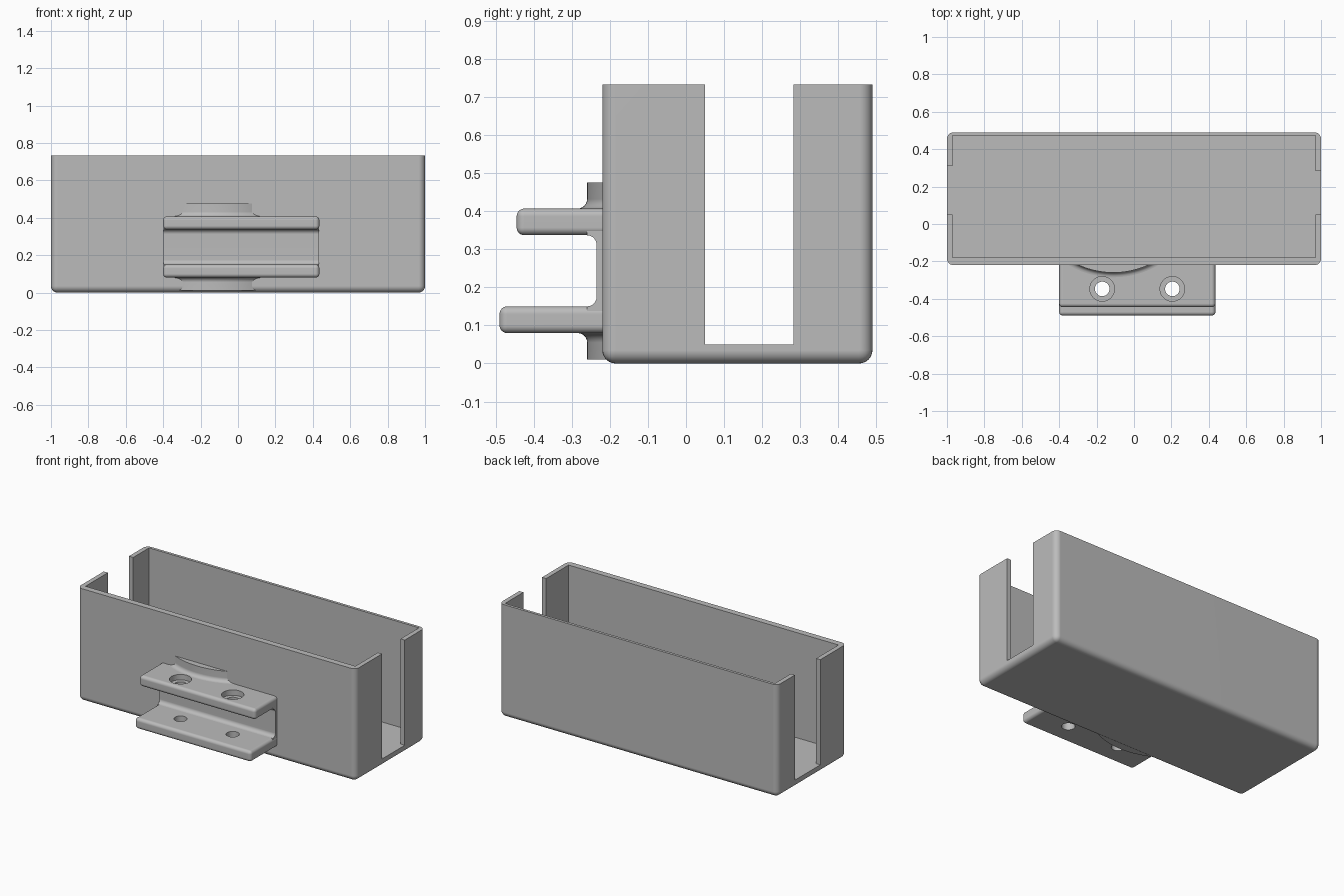
import bpy, bmesh, math
from mathutils import Vector

if "Cube" in bpy.data.objects:
    bpy.data.objects.remove(bpy.data.objects["Cube"], do_unlink=True)

grey = bpy.data.materials.new("plain_grey")
grey.use_nodes = True
colour = (0.5, 0.5, 0.5, 1)
grey.diffuse_color = colour
grey.node_tree.nodes["Principled BSDF"].inputs["Base Color"].default_value = colour


def make_object(name, bm):
    bmesh.ops.recalc_face_normals(bm, faces=bm.faces)
    mesh = bpy.data.meshes.new(name)
    bm.to_mesh(mesh)
    bm.free()
    mesh.materials.append(grey)
    obj = bpy.data.objects.new(name, mesh)
    bpy.context.scene.collection.objects.link(obj)
    return obj


def loft(name, rings):
    """Solid through a stack of matching closed outlines."""
    bm = bmesh.new()
    loops = [[bm.verts.new(p) for p in ring] for ring in rings]
    n = len(loops[0])
    for a, b in zip(loops, loops[1:]):
        for i in range(n):
            j = (i + 1) % n
            bm.faces.new((a[i], a[j], b[j], b[i]))
    bm.faces.new(loops[0])
    bm.faces.new(loops[-1])
    return make_object(name, bm)


def box(name, low, high, radius=0, keep_edge=lambda e: False):
    """Box with all edges rounded except those picked by keep_edge."""
    bm = bmesh.new()
    bmesh.ops.create_cube(bm, size=1)
    low, high = Vector(low), Vector(high)
    for v in bm.verts:
        v.co = (low + high) / 2 + v.co * (high - low)
    if radius:
        edges = [e for e in bm.edges if not keep_edge(e)]
        bmesh.ops.bevel(bm, geom=edges, offset=radius, segments=6,
                        profile=0.5, affect='EDGES')
    return make_object(name, bm)


def cylinder(name, x, y, z0, z1, r):
    ring = [(x + r * math.cos(t), y + r * math.sin(t))
            for t in (math.tau * i / 40 for i in range(40))]
    return loft(name, [[(*p, z) for p in ring] for z in (z0, z1)])


def cut(obj, cutters):
    """Subtract the cutters from obj, then remove them."""
    for c in cutters:
        c.hide_render = True
        mod = obj.modifiers.new("cut", 'BOOLEAN')
        mod.operation, mod.solver, mod.object = 'DIFFERENCE', 'EXACT', c
    graph = bpy.context.evaluated_depsgraph_get()
    mesh = bpy.data.meshes.new_from_object(obj.evaluated_get(graph))
    obj.modifiers.clear()
    obj.data = mesh
    for c in cutters:
        bpy.data.objects.remove(c, do_unlink=True)


def finish(obj):
    bpy.ops.object.select_all(action='DESELECT')
    obj.select_set(True)
    bpy.context.view_layer.objects.active = obj
    bpy.ops.object.shade_smooth_by_angle(angle=math.radians(32))
    mod = obj.modifiers.new("flat_face_normals", 'WEIGHTED_NORMAL')
    mod.keep_sharp = True


FRONT, BACK, TOP = -0.22, 0.49, 0.733

# Open tray with a tall slot in each end
tray = box("tray", (-1, FRONT, 0), (1, BACK, TOP), 0.035,
           lambda e: all(v.co.z > TOP - 0.01 for v in e.verts))
inside, y0, y1 = 0.97, -0.18, 0.472
outline = [(-inside, y0), (inside, y0), (inside, 0.05), (1.1, 0.05),
           (1.1, 0.283), (inside, 0.283), (inside, y1), (-inside, y1),
           (-inside, 0.31), (-1.1, 0.31), (-1.1, 0.05), (-inside, 0.05)]
cavity = loft("cavity_cutter", [[(*p, z) for p in outline] for z in (0.05, 1)])
cut(tray, [cavity])
parts = [tray]

# Bracket: two rounded flanges joined by a thin back plate
LEFT, RIGHT, ROOT = -0.40, 0.435, -0.185
HOLES_X, HOLE_Y = (-0.17, 0.205), -0.347
upper = box("upper_flange", (LEFT, -0.445, 0.337), (RIGHT, ROOT, 0.407), 0.02,
            lambda e: all(v.co.y > -0.2 for v in e.verts))
lower = box("lower_flange", (LEFT, -0.49, 0.08), (RIGHT, ROOT, 0.15), 0.02,
            lambda e: all(v.co.y > -0.2 for v in e.verts))
for flange in (upper, lower):
    cutters = [cylinder("hole_cutter", x, HOLE_Y, 0, 0.6, 0.039) for x in HOLES_X]
    if flange is upper:
        cutters += [cylinder("counterbore_cutter", x, HOLE_Y, 0.372, 0.6, 0.066)
                    for x in HOLES_X]
    cut(flange, cutters)
parts += [upper, lower]

# Back plate whose front curves outward into both flanges
PLATE, R, ARC = -0.235, 0.025, 6
steps = [math.pi / 2 * i / ARC for i in range(ARC + 1)]
low_curve = [(PLATE - R + R * math.sin(t), 0.15 + R - R * math.cos(t)) for t in steps]
high_curve = [(y, 0.487 - z) for y, z in reversed(low_curve)]
profile = ([(ROOT, 0.11), (PLATE - R, 0.11)] + low_curve + high_curve
           + [(PLATE - R, 0.37), (ROOT, 0.37)])
parts.append(loft("back_plate", [[(x, y, z) for y, z in profile]
                                 for x in (LEFT + 0.002, RIGHT - 0.002)]))

# Curved ribs above and below the bracket, flaring where they meet it
RIB_X, RIB_Y, RIB_R = -0.11, 0.19, 0.45


def rib_ring(r, z):
    half = math.acos((RIB_Y - ROOT) / r)
    angles = [half * (2 * i / 32 - 1) for i in range(33)]
    return [(RIB_X + r * math.sin(a), RIB_Y - r * math.cos(a), z) for a in angles]


def rib(name, base, tip):
    sign = 1 if tip > base else -1
    rings = [rib_ring(RIB_R + R, base - sign * 0.02)]
    rings += [rib_ring(RIB_R + R - R * math.sin(t), base + sign * R * (1 - math.cos(t)))
              for t in steps]
    rings.append(rib_ring(RIB_R, tip))
    return loft(name, rings)


parts.append(rib("upper_rib", 0.407, 0.475))
parts.append(rib("lower_rib", 0.08, 0.01))

for part in parts:
    finish(part)
